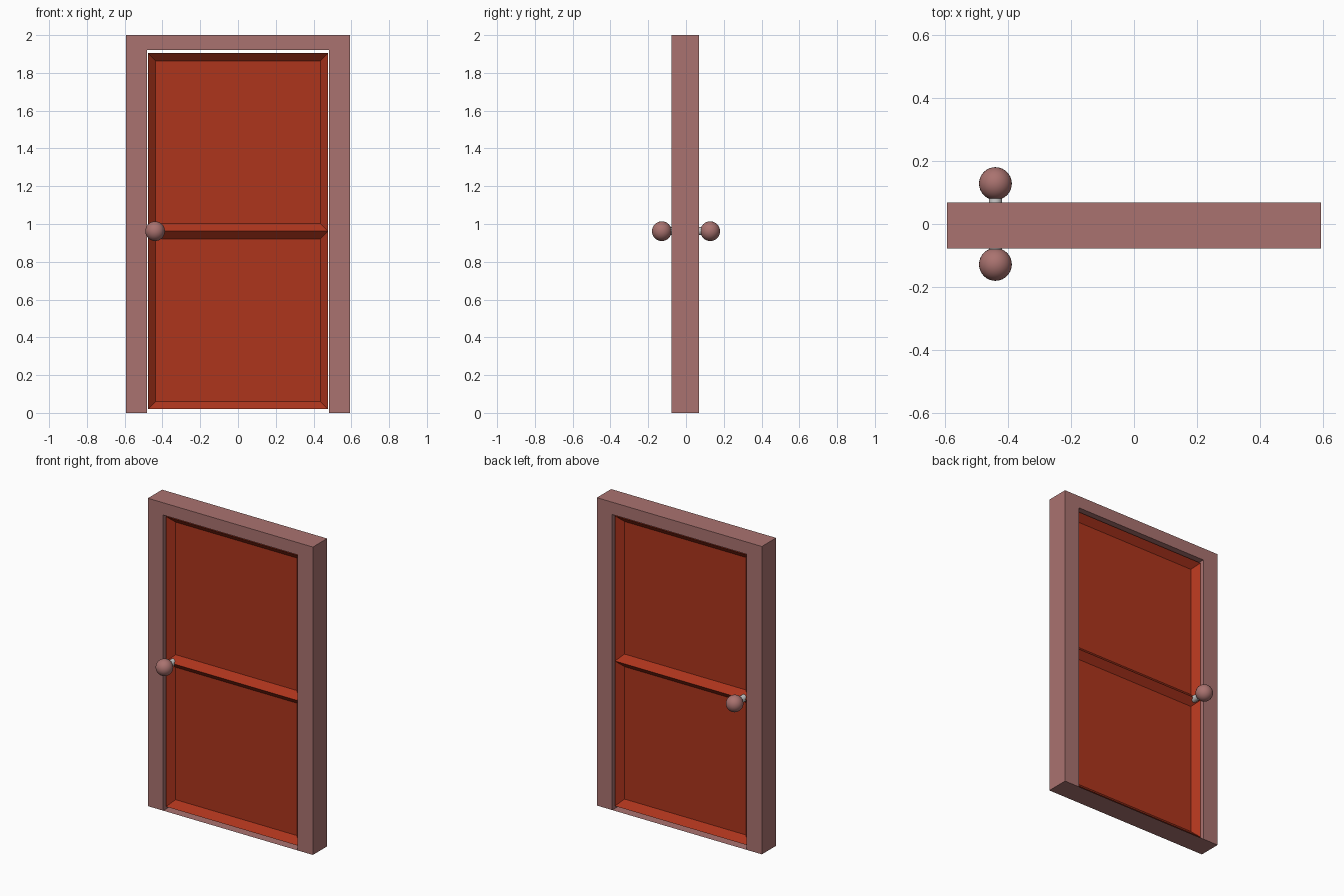
import bpy, bmesh
from math import pi
from mathutils import Matrix

if "Cube" in bpy.data.objects:
    bpy.data.objects.remove(bpy.data.objects["Cube"])


def material(name, color):
    m = bpy.data.materials.new(name)
    m.diffuse_color = color
    m.use_nodes = True
    m.node_tree.nodes["Principled BSDF"].inputs["Base Color"].default_value = m.diffuse_color
    return m


def make_object(name, bm, mat=None, smooth=False):
    bmesh.ops.recalc_face_normals(bm, faces=bm.faces[:])
    for f in bm.faces:
        f.smooth = smooth and len(f.verts) <= 4
    me = bpy.data.meshes.new(name)
    bm.to_mesh(me)
    bm.free()
    ob = bpy.data.objects.new(name, me)
    bpy.context.collection.objects.link(ob)
    if mat:
        me.materials.append(mat)
    return ob


trim = material("trim_paint", (0.40, 0.17, 0.16, 1))
red = material("door_paint", (0.42, 0.035, 0.012, 1))

OUT, INN, TOP, LINTEL = 0.593, 0.483, 2.0, 1.92
Y0, Y1 = -0.078, 0.068

# Frame: U-shaped profile extruded through the wall depth
bm = bmesh.new()
profile = [(-OUT, 0), (-OUT, TOP), (OUT, TOP), (OUT, 0),
           (INN, 0), (INN, LINTEL), (-INN, LINTEL), (-INN, 0)]
face = bm.faces.new([bm.verts.new((x, Y0, z)) for x, z in profile])
ext = bmesh.ops.extrude_face_region(bm, geom=[face])
bmesh.ops.translate(bm, vec=(0, Y1 - Y0, 0),
                    verts=[g for g in ext["geom"] if isinstance(g, bmesh.types.BMVert)])
make_object("door_frame", bm, trim)

# Threshold: flat sheet between the jambs
bm = bmesh.new()
bm.faces.new([bm.verts.new(p) for p in
              [(-INN, Y0, 0), (INN, Y0, 0), (INN, Y1, 0), (-INN, Y1, 0)]])
sill = make_object("threshold", bm, trim)
sill.data.flip_normals() if sill.data.polygons[0].normal.z < 0 else None

# Door leaf: split at mid height, each half sunk into a bevelled panel on both sides
DW, DZ0, DZ1, MID, DY0, DY1 = 0.477, 0.02, 1.905, 0.962, -0.058, 0.048
bm = bmesh.new()
bmesh.ops.create_cube(bm, size=1, matrix=Matrix.Translation((0, (DY0 + DY1) / 2, (DZ0 + DZ1) / 2))
                      @ Matrix.Diagonal((2 * DW, DY1 - DY0, DZ1 - DZ0, 1)))
bmesh.ops.bisect_plane(bm, geom=bm.verts[:] + bm.edges[:] + bm.faces[:],
                       plane_co=(0, 0, MID), plane_no=(0, 0, 1))
bm.normal_update()
panels = [f for f in bm.faces if abs(f.normal.y) > 0.9]
bmesh.ops.inset_individual(bm, faces=panels, thickness=0.058, depth=-0.04)
make_object("door_leaf", bm, red)

# Knobs on both sides, joined by a spindle
KX, KZ, KY = -0.439, 0.962, 0.128
for side, y in (("front", -KY), ("back", KY)):
    bm = bmesh.new()
    bmesh.ops.create_uvsphere(bm, u_segments=32, v_segments=16, radius=0.052,
                              matrix=Matrix.Translation((KX, y, KZ)))
    make_object(side + "_knob", bm, trim, smooth=True)

bm = bmesh.new()
bmesh.ops.create_cone(bm, cap_ends=True, segments=32, radius1=0.021, radius2=0.021,
                      depth=2 * KY, matrix=Matrix.Translation((KX, 0, KZ))
                      @ Matrix.Rotation(pi / 2, 4, 'X'))
make_object("knob_spindle", bm, smooth=True)
